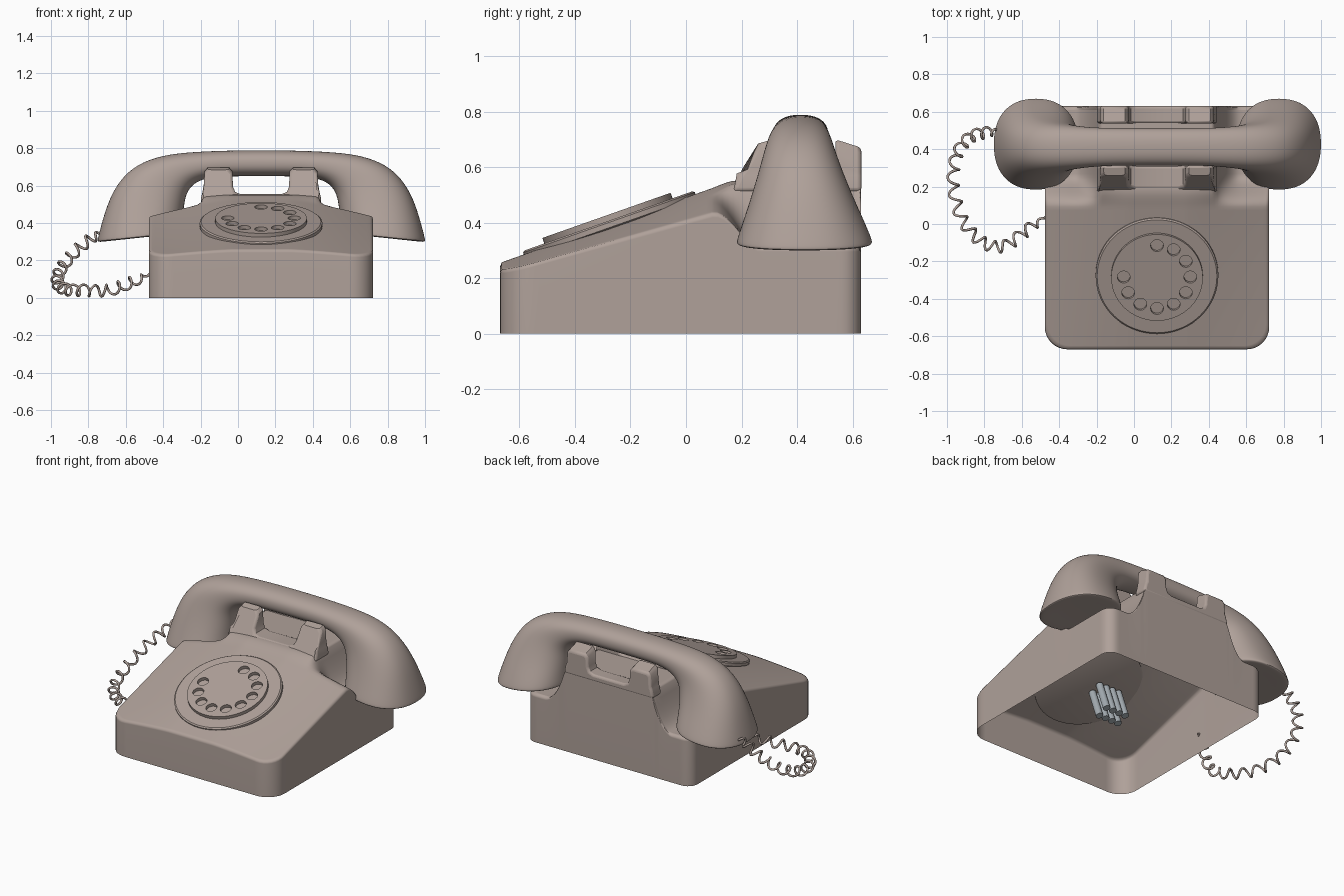
import bpy, bmesh, math
from mathutils import Vector, Matrix

if "Cube" in bpy.data.objects:
    bpy.data.objects.remove(bpy.data.objects["Cube"])

CX = 0.123         # centre line of the telephone body
SLOPE = 0.352      # slope of the dial face


def material(name, col):
    m = bpy.data.materials.new(name)
    m.diffuse_color = (*col, 1)
    m.use_nodes = True
    m.node_tree.nodes["Principled BSDF"].inputs["Base Color"].default_value = m.diffuse_color
    return m


SHELL = material("taupe_plastic", (0.43, 0.355, 0.32))
METAL = material("grey_metal", (0.36, 0.40, 0.43))


def finish(bm, name, mat=SHELL, angle=40):
    bmesh.ops.recalc_face_normals(bm, faces=bm.faces)
    me = bpy.data.meshes.new(name)
    bm.to_mesh(me)
    bm.free()
    ob = bpy.data.objects.new(name, me)
    bpy.context.collection.objects.link(ob)
    me.materials.append(mat)
    bpy.ops.object.select_all(action='DESELECT')
    ob.select_set(True)
    bpy.context.view_layer.objects.active = ob
    bpy.ops.object.shade_smooth_by_angle(angle=math.radians(angle))
    return ob


def smooth(a, b, v):
    t = max(0, min(1, (v - a) / (b - a)))
    return t * t * (3 - 2 * t)


def bridge(bm, a, b):
    n = len(a)
    for i in range(n):
        bm.faces.new((a[i], a[(i + 1) % n], b[(i + 1) % n], b[i]))


# Body: height field over a rounded footprint, open underneath
def height(x, y):
    dx = abs(x - CX)
    drop = 0.035 + 0.055 * (y + 0.67) / 0.77
    k = max(0, dx - 0.15) / 0.45
    ramp = min(0.255 + SLOPE * (y + 0.67), 0.555) - drop * k ** 1.3
    flank = max(0, min(1, (dx - 0.305) / 0.15))
    rear = 0.315 + 0.235 * (1 - flank) ** 2.2
    t = smooth(0.09, 0.26, y)
    return ramp * (1 - t) + rear * t


def footprint(y):
    for r, d in ((0.12, y + 0.67), (0.07, 0.63 - y)):
        if d < r:
            return 0.6 - r + math.sqrt(max(0, r * r - (r - d) ** 2))
    return 0.6


def build_body():
    bm = bmesh.new()
    N = 72
    ys = [-0.67 + 0.12 * (1 - math.cos(i * math.pi / 16)) for i in range(8)]
    ys += [-0.55 + 1.11 * i / 55 for i in range(56)]
    ys += [0.56 + 0.07 * math.sin(i * math.pi / 12) for i in range(1, 7)]
    yc, grid, flat = -0.02, [], []
    for y in ys:
        w = footprint(y)
        flat.append([(CX + w * (2 * i / N - 1), y) for i in range(N + 1)])
    s = 0.97

    def inset(p, f):
        return CX + (p[0] - CX) * f, yc + (p[1] - yc) * f
    for row in flat:
        q = [inset(p, s) for p in row]
        grid.append([bm.verts.new((x, y, height(x, y))) for x, y in q])
    M = len(ys) - 1
    for j in range(M):
        for i in range(N):
            bm.faces.new((grid[j][i], grid[j][i + 1], grid[j + 1][i + 1], grid[j + 1][i]))
    idx = [(0, i) for i in range(N)] + [(j, N) for j in range(M)]
    idx += [(M, i) for i in range(N, 0, -1)] + [(j, 0) for j in range(M, 0, -1)]
    prev = [grid[j][i] for j, i in idx]
    for f, dz in ((0.991, 0.005), (1.0, 0.02), (1.0, None)):
        ring = []
        for j, i in idx:
            x, y = inset(flat[j][i], f)
            z = 0 if dz is None else height(*inset(flat[j][i], s)) - dz
            ring.append(bm.verts.new((x, y, z)))
        bridge(bm, prev, ring)
        prev = ring
    ob = finish(bm, "body_shell", angle=60)
    ob.modifiers.new("weighted", 'WEIGHTED_NORMAL').keep_sharp = True


build_body()

# Cradle: two strips, each carrying a pair of prongs
HALF = [(0, .555), (.11, .555), (.138, .566), (.15, .595), (.153, .68), (.17, .70),
        (.285, .70), (.302, .68), (.306, .61), (.312, .57), (.322, .53), (.322, .51)]


def cradle(name, front, back, tip):
    bm = bmesh.new()
    prof = [(-x, z) for x, z in HALF[:0:-1]] + HALF
    a = [bm.verts.new((CX + x, front(z), z - tip[0] * (z > .6))) for x, z in prof]
    b = [bm.verts.new((CX + x, back(z), z - tip[1] * (z > .6))) for x, z in prof]
    bridge(bm, a, b)
    bm.faces.new(a)
    bm.faces.new(b)
    ob = finish(bm, name)
    mod = ob.modifiers.new("bevel", 'BEVEL')
    mod.width, mod.segments, mod.limit_method = 0.014, 3, 'ANGLE'
    mod.angle_limit = math.radians(50)


cradle("front_cradle", lambda z: .175 + .5 * (z - .53), lambda z: .312, (.015, 0))
cradle("rear_cradle", lambda z: .538, lambda z: .632, (0, .03))

# Dial parts, built in a plane that lies on the sloping face
TILT = Matrix.Translation((CX, -.275, .393)) @ Matrix.Rotation(math.atan(SLOPE), 4, 'X')


def circle(bm, r, n, c=(0, 0), z=0):
    return [bm.verts.new((c[0] + r * math.cos(2 * math.pi * i / n),
                          c[1] + r * math.sin(2 * math.pi * i / n), z)) for i in range(n)]


def lathe(name, prof, n=72, mat=SHELL):
    bm = bmesh.new()
    rings = [circle(bm, r, n, z=z) for r, z in prof]
    for a, b in zip(rings, rings[1:]):
        bridge(bm, a, b)
    bm.faces.new(rings[0])
    bm.faces.new(rings[-1])
    bm.transform(TILT)
    finish(bm, name, mat, 30)


lathe("dial_plate", [(.315, -.015), (.328, -.01), (.328, .008), (.320, .014), (.25, .014)])

bm = bmesh.new()
loops = [circle(bm, .245, 72)]
for k in range(10):
    a = math.radians(90 - 30 * k)
    loops.append(circle(bm, .034, 24, (.178 * math.cos(a), .003 + .178 * math.sin(a))))
edges = [bm.edges.new((l[i], l[(i + 1) % len(l)])) for l in loops for i in range(len(l))]
bmesh.ops.triangle_fill(bm, edges=edges, use_beauty=True, normal=(0, 0, 1))
top = bmesh.ops.extrude_face_region(bm, geom=bm.faces[:])
bmesh.ops.translate(bm, vec=(0, 0, .022),
                    verts=[g for g in top['geom'] if isinstance(g, bmesh.types.BMVert)])
bm.transform(TILT @ Matrix.Translation((0, 0, .013)))
finish(bm, "finger_wheel", angle=30)

# Contact rods beneath the dial
bm = bmesh.new()
for i in range(4):
    for j in range(2):
        bmesh.ops.create_cone(bm, cap_ends=True, segments=16, radius1=.022, radius2=.022, depth=.2,
                              matrix=Matrix.Translation((-.19 + .048 * i, -.03 + .07 * j, -.13)))
bm.transform(TILT)
finish(bm, "contact_rods", METAL)

# Handset: rings given by outer point, inner point, half width and y centre
R = [(.2, .788, .2, .65, .1, .413), (.385, .78, .28, .642, .104, .411),
     (.54, .762, .345, .622, .115, .41), (.67, .712, .385, .585, .13, .41),
     (.755, .635, .405, .54, .15, .413), (.815, .53, .415, .47, .182, .418),
     (.853, .41, .42, .41, .218, .424), (.877, .315, .42, .36, .246, .427),
     (.878, .302, .424, .349, .246, .427), (.865, .297, .436, .343, .235, .427),
     (.76, .313, .54, .336, .11, .427)]
rings = [(-a, b, -c, d, w, y) for a, b, c, d, w, y in R[::-1]]
rings += [(0, .79, 0, .65, .1, .413)] + R
bm = bmesh.new()
loops = []
for ox, oz, ix, iz, w, y in rings:
    o, q = Vector((ox + .125, y, oz)), Vector((ix + .125, y, iz))
    loop = []
    for k in range(24):
        t = 2 * math.pi * k / 24
        c, s = math.cos(t), math.sin(t)
        e = 2 / 2.3
        c = math.copysign(abs(c) ** e, c)
        s = math.copysign(abs(s) ** e, s)
        loop.append(bm.verts.new((o + q) / 2 + (o - q) / 2 * c + Vector((0, w * s, 0))))
    loops.append(loop)
for a, b in zip(loops, loops[1:]):
    bridge(bm, a, b)
bm.faces.new(loops[0])
bm.faces.new(loops[-1])
handset = finish(bm, "handset", angle=60)
sub = handset.modifiers.new("subdivision", 'SUBSURF')
sub.levels = sub.render_levels = 2

# Coiled cord: a helix swept along a smooth path from handset to body
P = [Vector(p) for p in ((-.70, .49, .36), (-.78, .49, .32), (-.88, .46, .24), (-.95, .36, .15),
                         (-.965, .2, .08), (-.92, .03, .045), (-.82, -.09, .04),
                         (-.70, -.12, .04), (-.58, -.04, .08), (-.47, .04, .13))]
ext = [2 * P[0] - P[1]] + P + [2 * P[-1] - P[-2]]


def path(u):
    i = min(int(u), len(P) - 2)
    t = u - i
    a, b, c, d = ext[i:i + 4]
    return 0.5 * (2 * b + (c - a) * t + (2 * a - 5 * b + 4 * c - d) * t * t
                  + (3 * b - a - 3 * c + d) * t ** 3)


TURNS, STEPS = 17, 320
cu = bpy.data.curves.new("coiled_cord", 'CURVE')
cu.dimensions = '3D'
cu.bevel_depth, cu.bevel_resolution, cu.use_fill_caps = .007, 1, True
sp = cu.splines.new('POLY')
sp.points.add(STEPS)
for k in range(STEPS + 1):
    f = k / STEPS
    u = f * (len(P) - 1)
    p = path(u)
    tan = (path(min(u + .02, len(P) - 1)) - path(max(u - .02, 0))).normalized()
    side = tan.cross(Vector((0, 0, 1))).normalized()
    up = side.cross(tan)
    r = .03 * min(1, f * 8, (1 - f) * 12)
    a = 2 * math.pi * TURNS * f
    sp.points[k].co = (*(p + side * r * math.cos(a) + up * r * math.sin(a)), 1)
cu.materials.append(SHELL)
cord = bpy.data.objects.new("coiled_cord", cu)
bpy.context.collection.objects.link(cord)
bpy.ops.object.select_all(action='DESELECT')
cord.select_set(True)
bpy.context.view_layer.objects.active = cord
bpy.ops.object.convert(target='MESH')
bpy.ops.object.shade_smooth()
